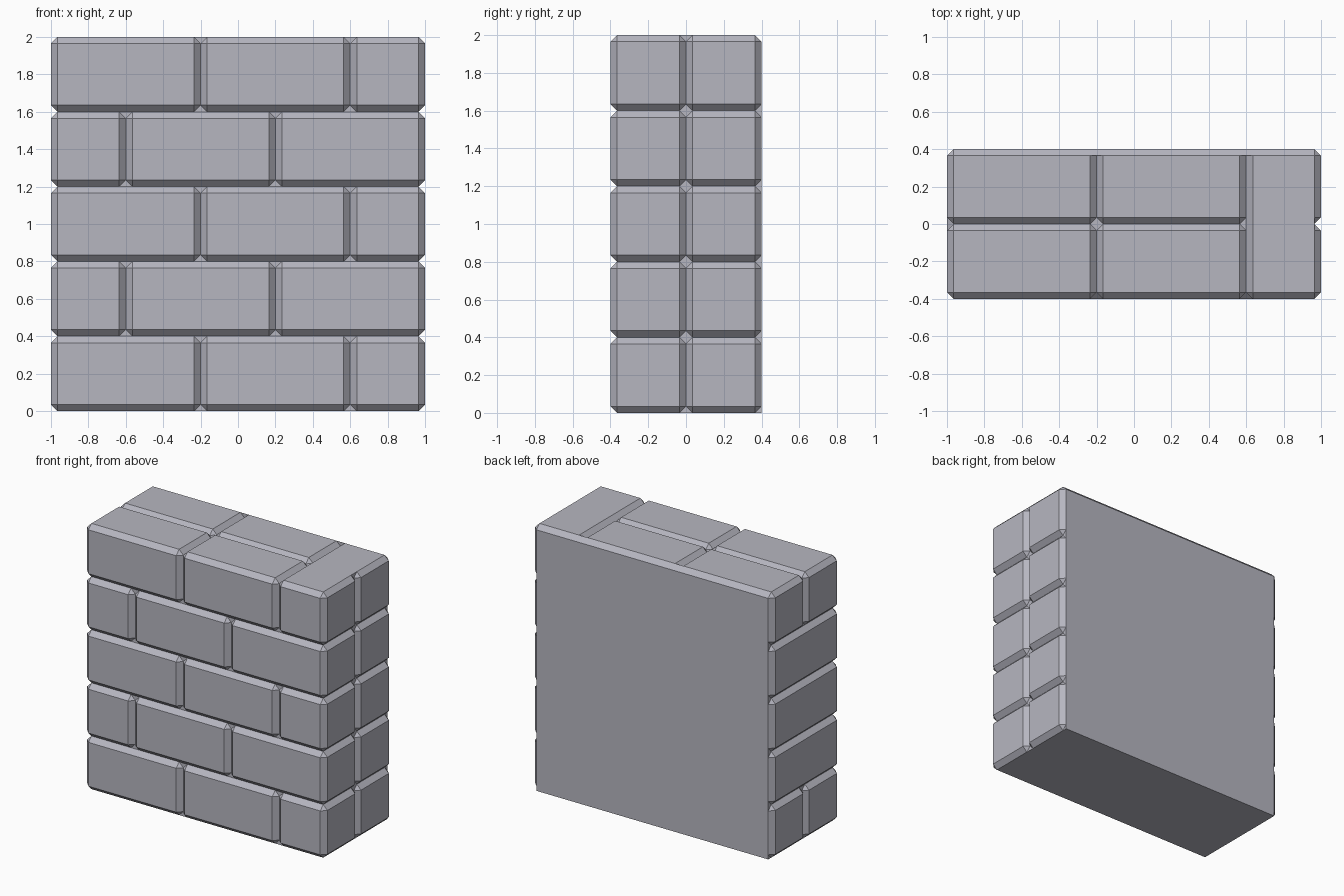
import bpy, bmesh
from mathutils import Vector

if "Cube" in bpy.data.objects:
    bpy.data.objects.remove(bpy.data.objects["Cube"])

B = 0.035                      # brick chamfer
ROW = 0.4                      # course height
CORE_LO = Vector((-1 + B, -0.4 + B, 0.0))
CORE_HI = Vector((1 - B, 0.4, 2 - B))

stone = bpy.data.materials.new("stone_grey")
stone.diffuse_color = (0.47, 0.47, 0.53, 1)
stone.use_nodes = True
stone.node_tree.nodes["Principled BSDF"].inputs["Base Color"].default_value = stone.diffuse_color


def make_object(name, bm):
    mesh = bpy.data.meshes.new(name)
    bm.to_mesh(mesh)
    bm.free()
    mesh.materials.append(stone)
    ob = bpy.data.objects.new(name, mesh)
    bpy.context.collection.objects.link(ob)
    return ob


def add_box(bm, lo, hi):
    verts = bmesh.ops.create_cube(bm, size=1)["verts"]
    for v in verts:
        v.co = Vector([l + (c + 0.5) * (h - l) for c, l, h in zip(v.co, lo, hi)])
    return verts


def add_brick(bm, lo, hi):
    verts = add_box(bm, lo, hi)
    edges = list({e for v in verts for e in v.link_edges})
    bmesh.ops.bevel(bm, geom=edges, offset=B, segments=1, affect='EDGES')


def add_prism(bm, points, step):
    face = bm.faces.new([bm.verts.new(p) for p in points])
    ext = bmesh.ops.extrude_face_region(bm, geom=[face], use_keep_orig=True)["geom"]
    moved = [g for g in ext if isinstance(g, bmesh.types.BMVert)]
    bmesh.ops.translate(bm, verts=moved, vec=step)
    bmesh.ops.recalc_face_normals(bm, faces=bm.faces)


def drop_hidden(bm):
    # remove brick faces buried in (or flush with) the solid core
    def inside(p):
        return all(l - 1e-4 <= c <= h + 1e-4 for c, l, h in zip(p, CORE_LO, CORE_HI))
    hidden = [f for f in bm.faces if all(inside(v.co) for v in f.verts)]
    bmesh.ops.delete(bm, geom=hidden, context='FACES')


# Courses of chamfered bricks, alternating joints
for row in range(5):
    bm = bmesh.new()
    xs = [-1, -0.2, 0.6, 1] if row % 2 == 0 else [-1, -0.6, 0.2, 1]
    z0, z1 = row * ROW, (row + 1) * ROW
    for i in range(3):
        whole = i == 0 and row in (1, 2, 3)      # left end bricks run full depth
        ys = [-0.4, 0.4] if whole else [-0.4, 0, 0.4]
        for y0, y1 in zip(ys, ys[1:]):
            add_brick(bm, (xs[i], y0, z0), (xs[i + 1], y1, z1))
    drop_hidden(bm)
    make_object(f"brick_course_{row + 1}", bm)

# Solid core: mortar bed, flat back and flat underside
bm = bmesh.new()
add_box(bm, CORE_LO, CORE_HI)
make_object("mortar_core", bm)

# Filler making the top right brick whole on its upper face
bm = bmesh.new()
add_prism(bm, [(0.6, -B, 2 - B), (1 - B, -B, 2 - B), (1 - B, -B, 2), (0.6 + B, -B, 2)],
          (0, 2 * B, 0))
make_object("top_brick_filler", bm)

# Wedges closing the top joints along the back edge chamfer
bm = bmesh.new()
for x in (-0.2, 0.6):
    add_prism(bm, [(x - B, 0.4 - B, 2 - B), (x - B, 0.4, 2 - B), (x - B, 0.4 - B, 2)],
              (2 * B, 0, 0))
make_object("back_edge_wedges", bm)
